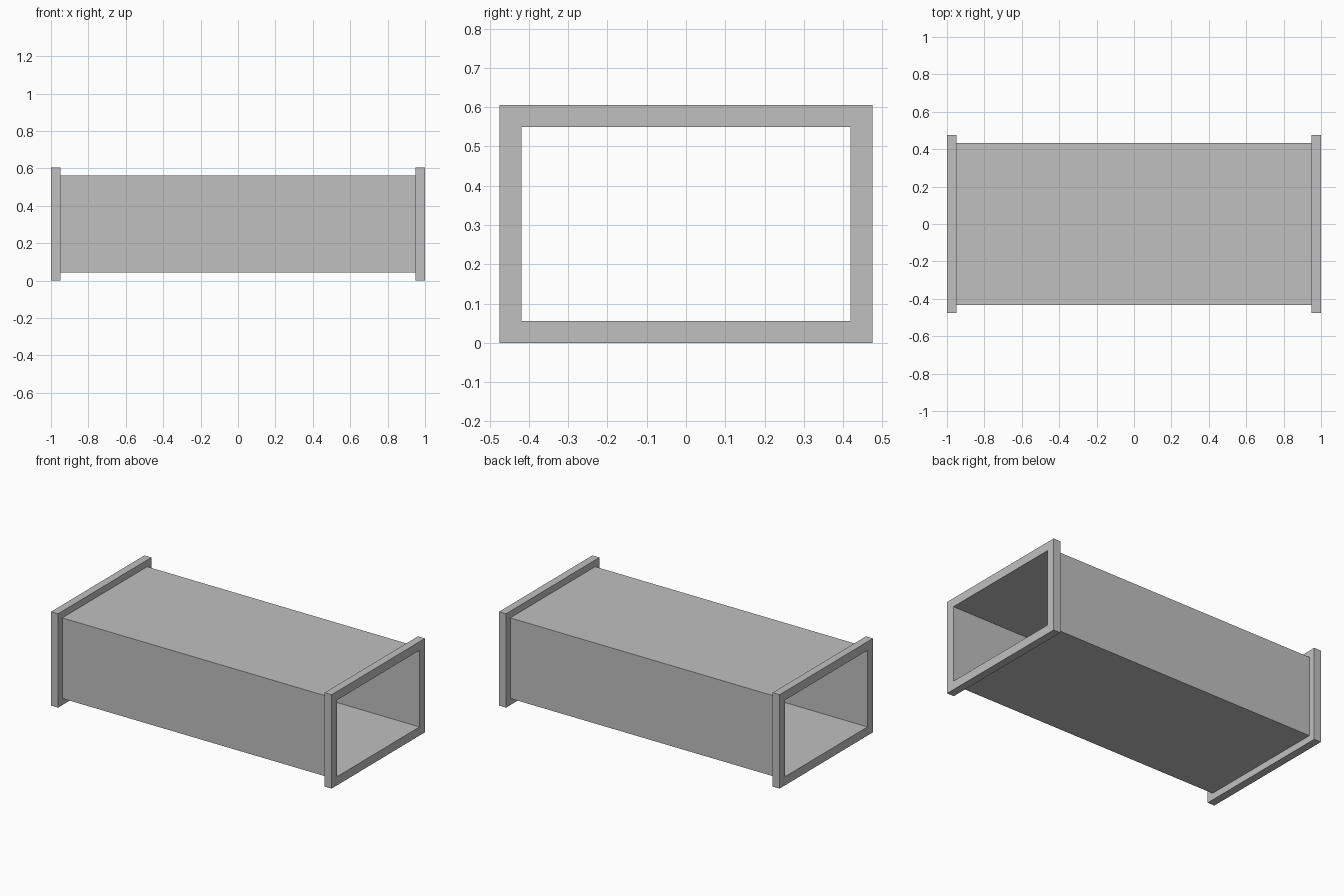
import bpy
import bmesh

old = bpy.data.objects.get("Cube")
if old:
    bpy.data.objects.remove(old, do_unlink=True)

# Overall sizes
HALF_LENGTH = 1.0
HALF_WIDTH = 0.475
HEIGHT = 0.605
FLANGE = 0.05        # flange thickness along the duct
OUTER_INSET = 0.043  # flange rim to duct outside
INNER_INSET = 0.056  # flange rim to opening

metal = bpy.data.materials.new("light_grey_metal")
metal.use_nodes = True
grey = (0.53, 0.53, 0.53, 1)
metal.diffuse_color = grey
metal.node_tree.nodes["Principled BSDF"].inputs["Base Color"].default_value = grey


def rectangle(bm, x, inset):
    """Four corners of the section at x, moved in from the flange rim."""
    w, low, high = HALF_WIDTH - inset, inset, HEIGHT - inset
    return [bm.verts.new((x, y, z))
            for y, z in ((-w, low), (w, low), (w, high), (-w, high))]


def hollow_box(name, x0, x1, outer, inner):
    """Rectangular tube along x with open ends and solid walls."""
    bm = bmesh.new()
    loops = [rectangle(bm, x, inset) for x, inset in
             ((x0, outer), (x1, outer), (x1, inner), (x0, inner))]
    for a, b in zip(loops, loops[1:] + loops[:1]):
        for i in range(4):
            j = (i + 1) % 4
            bm.faces.new((a[i], a[j], b[j], b[i]))
    bmesh.ops.recalc_face_normals(bm, faces=bm.faces)
    mesh = bpy.data.meshes.new(name)
    bm.to_mesh(mesh)
    bm.free()
    mesh.materials.append(metal)
    obj = bpy.data.objects.new(name, mesh)
    bpy.context.collection.objects.link(obj)
    return obj


# Duct body between the two flanges
inside = HALF_LENGTH - FLANGE
hollow_box("duct_body", -inside, inside, OUTER_INSET, INNER_INSET)

# End flanges
hollow_box("left_flange", inside, HALF_LENGTH, 0, INNER_INSET)
hollow_box("right_flange", -HALF_LENGTH, -inside, 0, INNER_INSET)
